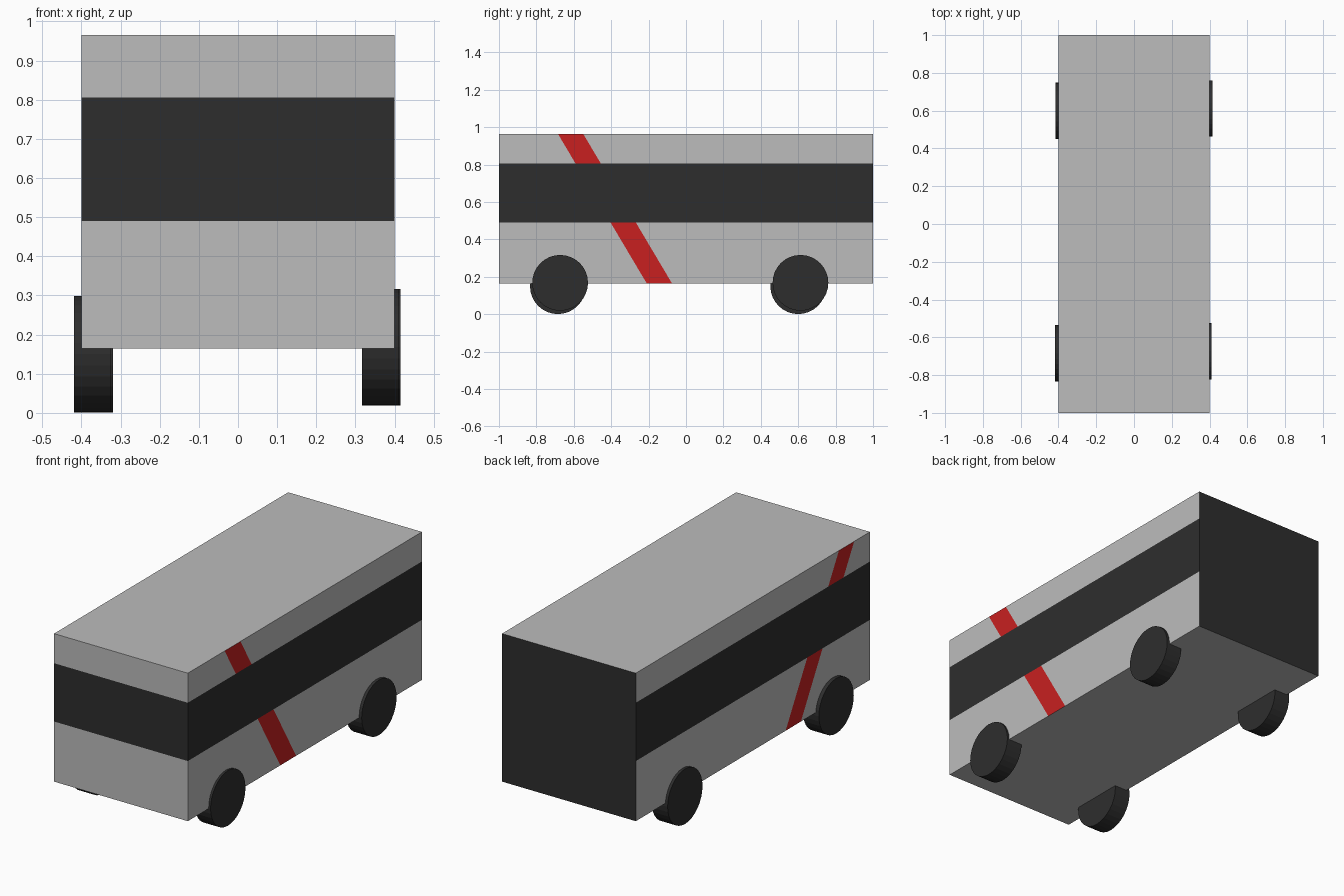
import bpy, bmesh, math
from mathutils import Vector, Matrix

if "Cube" in bpy.data.objects:
    bpy.data.objects.remove(bpy.data.objects["Cube"])


def material(name, rgb):
    m = bpy.data.materials.new(name)
    m.diffuse_color = (*rgb, 1)
    m.use_nodes = True
    m.node_tree.nodes["Principled BSDF"].inputs["Base Color"].default_value = m.diffuse_color
    return m


GREY = material("light grey paint", (0.503, 0.503, 0.503))
DARK = material("dark grey", (0.027, 0.027, 0.027))
RED = material("red", (0.578, 0.0144, 0.0144))


def make_object(name, bm, mats):
    me = bpy.data.meshes.new(name)
    bm.to_mesh(me)
    bm.free()
    for m in mats:
        me.materials.append(m)
    ob = bpy.data.objects.new(name, me)
    bpy.context.collection.objects.link(ob)
    return ob


def cut(bm, point, normal, test):
    """Cut only the faces that pass the test along a plane."""
    faces = [f for f in bm.faces if test(f)]
    edges = {e for f in faces for e in f.edges}
    verts = {v for f in faces for v in f.verts}
    bmesh.ops.bisect_plane(bm, geom=faces + list(edges) + list(verts),
                           plane_co=point, plane_no=normal)
    bm.normal_update()


# Bus body: a box with window band and slanted stripes cut into its faces
BOTTOM, TOP = 0.165, 0.965
BAND = (0.49, 0.805)
# side: (front edge y at bottom, stripe width, front edge y at top)
STRIPES = {1: (-0.21, 0.135, -0.685), -1: (-0.41, 0.13, -0.865)}

bm = bmesh.new()
bmesh.ops.create_cube(bm, size=1, matrix=Matrix.Translation((0, 0, (BOTTOM + TOP) / 2))
                      @ Matrix.Diagonal((0.8, 2, TOP - BOTTOM, 1)))
bm.normal_update()
for z in BAND:
    cut(bm, (0, 0, z), (0, 0, 1), lambda f: abs(f.normal.z) < 0.5)
for side, (low, width, high) in STRIPES.items():
    normal = Vector((0, TOP - BOTTOM, low - high)).normalized()
    for offset in (0, width):
        # the window band stays whole
        cut(bm, (0, low + offset, BOTTOM), normal,
            lambda f: f.normal.x * side > 0.5
            and not BAND[0] < f.calc_center_median().z < BAND[1])

for f in bm.faces:
    c = f.calc_center_median()
    if f.normal.y > 0.5:
        f.material_index = 1                      # dark back
    elif abs(f.normal.z) < 0.5 and BAND[0] < c.z < BAND[1]:
        f.material_index = 1                      # window band
    elif abs(f.normal.x) > 0.5:
        low, width, high = STRIPES[1 if f.normal.x > 0 else -1]
        d = c.y - (low + (high - low) * (c.z - BOTTOM) / (TOP - BOTTOM))
        if 0 < d < width:
            f.material_index = 2                  # stripe
make_object("bus_body", bm, (GREY, DARK, RED))


# Wheels: the left pair sits slightly lower than the right pair
def wheel(name, x, y, z):
    bm = bmesh.new()
    bmesh.ops.create_cone(bm, cap_ends=True, segments=32, radius1=0.149, radius2=0.149,
                          depth=0.095, matrix=Matrix.Translation((x, y, z))
                          @ Matrix.Rotation(math.pi / 2, 4, 'Y'))
    make_object(name, bm, (DARK,))


wheel("front_left_wheel", -0.372, -0.685, 0.15)
wheel("back_left_wheel", -0.367, 0.60, 0.15)
wheel("front_right_wheel", 0.364, -0.673, 0.168)
wheel("back_right_wheel", 0.368, 0.612, 0.168)
